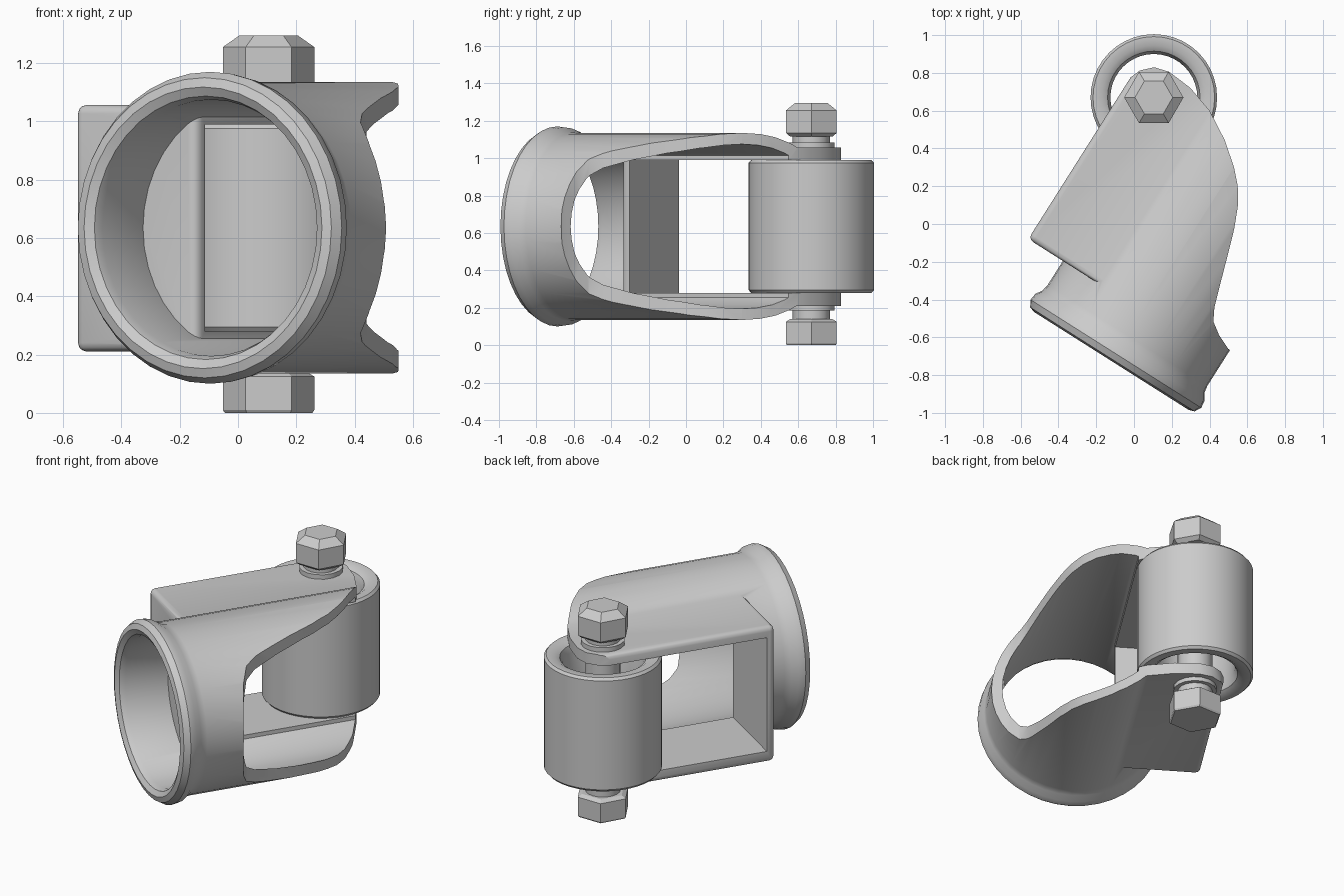
import bpy, bmesh, math
from mathutils import Matrix, Vector

if "Cube" in bpy.data.objects:
    bpy.data.objects.remove(bpy.data.objects["Cube"])

ZC = 0.635                      # height of the tube axis
PLACE = Matrix.Translation((-0.12, -0.725, 0)) @ Matrix.Rotation(math.radians(-32.35), 4, 'Z')
BOLT = (0.105, 0.67)


def make(name, bm, matrix=None):
    bmesh.ops.remove_doubles(bm, verts=bm.verts, dist=1e-5)
    bmesh.ops.recalc_face_normals(bm, faces=bm.faces)
    if matrix:
        bm.transform(matrix)
    me = bpy.data.meshes.new(name)
    bm.to_mesh(me)
    bm.free()
    ob = bpy.data.objects.new(name, me)
    bpy.context.collection.objects.link(ob)
    return ob


def lathe(name, profile, sides, matrix, closed=True):
    bm = bmesh.new()
    rings = []
    for i in range(sides):
        a = 2 * math.pi * i / sides
        rings.append([bm.verts.new((r * math.cos(a), r * math.sin(a), z)) for r, z in profile])
    n = len(profile)
    for i in range(sides):
        a, b = rings[i], rings[(i + 1) % sides]
        for j in range(n if closed else n - 1):
            k = (j + 1) % n
            bm.faces.new((a[j], b[j], b[k], a[k]))
    return make(name, bm, matrix)


def prism(name, outline, z0, z1):
    bm = bmesh.new()
    face = bm.faces.new([bm.verts.new((x, y, z0)) for x, y in outline])
    ext = bmesh.ops.extrude_face_region(bm, geom=[face])
    verts = [g for g in ext['geom'] if isinstance(g, bmesh.types.BMVert)]
    bmesh.ops.translate(bm, verts=verts, vec=(0, 0, z1 - z0))
    return make(name, bm)


def box(name, lo, hi, bevel=0):
    bm = bmesh.new()
    bmesh.ops.create_cube(bm, size=1)
    lo, hi = Vector(lo), Vector(hi)
    for v in bm.verts:
        v.co = (lo + hi) / 2 + Vector(a * b for a, b in zip(v.co, hi - lo))
    if bevel:
        bmesh.ops.bevel(bm, geom=list(bm.edges), offset=bevel, segments=3,
                        profile=0.5, affect='EDGES')
    return make(name, bm)


def smooth(ob, angle=35):
    bpy.ops.object.select_all(action='DESELECT')
    ob.select_set(True)
    bpy.context.view_layer.objects.active = ob
    bpy.ops.object.shade_smooth_by_angle(angle=math.radians(angle))


# Clamp tube with a rolled lip, built along local +Y
tube_profile = [(.44, .05), (.452, .017), (.483, 0), (.515, .01), (.535, .045), (.53, .085),
                (.507, .12), (.5, .16), (.5, 1.7), (.44, 1.7)]
body = lathe("clamp_body", tube_profile, 40,
             Matrix.Translation((0, 0, ZC)) @ Matrix.Rotation(-math.pi / 2, 4, 'X'))

# Rectangular side frame, outline trim and window cutters
frame = box("side_frame", (-.717, .31, .21), (-.22, 1.7, 1.057), .03)
outline = [(-.8, -.1), (.7, -.1), (.7, .385), (.49, .385), (.41, .42), (.345, .465), (.31, .53),
           (.27, .65), (.216, .818), (.175, .94), (.125, 1.056), (.07, 1.14), (0, 1.214),
           (-.12, 1.31), (-.27, 1.398), (-.42, 1.445), (-.56, 1.457), (-.64, 1.435),
           (-.695, 1.38), (-.73, 1.29), (-.8, 1.25)]
trim = prism("outline_trim", outline, -.5, 2)
window = box("window_cutter", (-1.2, .36, .28), (-.12, 2, .99))
for helper, op in ((frame, 'UNION'), (trim, 'INTERSECT'), (window, 'DIFFERENCE')):
    mod = body.modifiers.new(helper.name, 'BOOLEAN')
    mod.object = helper
    mod.operation = op
    mod.solver = 'EXACT'
deps = bpy.context.evaluated_depsgraph_get()
result = bpy.data.meshes.new_from_object(body.evaluated_get(deps))
body.modifiers.clear()
body.data = result
body.data.transform(PLACE)
for helper in (frame, trim, window):
    bpy.data.objects.remove(helper)
smooth(body)

# Hinge barrel
at_bolt = Matrix.Translation((*BOLT, 0))
barrel = lathe("hinge_barrel", [(.335, .295), (.335, .975), (.322, .99), (.275, .99), (.245, .97),
                                (.23, .93), (.23, .34), (.245, .30), (.275, .28), (.322, .28)],
               40, at_bolt)
smooth(barrel)

# Bolt shaft, collars, hex head and hex nut
shaft = lathe("bolt_shaft", [(0, .05), (.1, .05), (.1, 1.2), (0, 1.2)], 16, at_bolt, False)
smooth(shaft)
for name, z0, z1 in (("upper_washer", 1.05, 1.085), ("lower_washer", .185, .22)):
    smooth(lathe(name, [(0, z0), (.125, z0), (.125, z1), (0, z1)], 16, at_bolt, False))
lathe("bolt_head", [(0, 1.115), (.13, 1.115), (.157, 1.135), (.157, 1.255), (.1, 1.295), (0, 1.295)],
      6, at_bolt, False)
lathe("bolt_nut", [(0, 0), (.15, 0), (.157, .01), (.157, .125), (.13, .14), (0, .14)],
      6, at_bolt, False)
